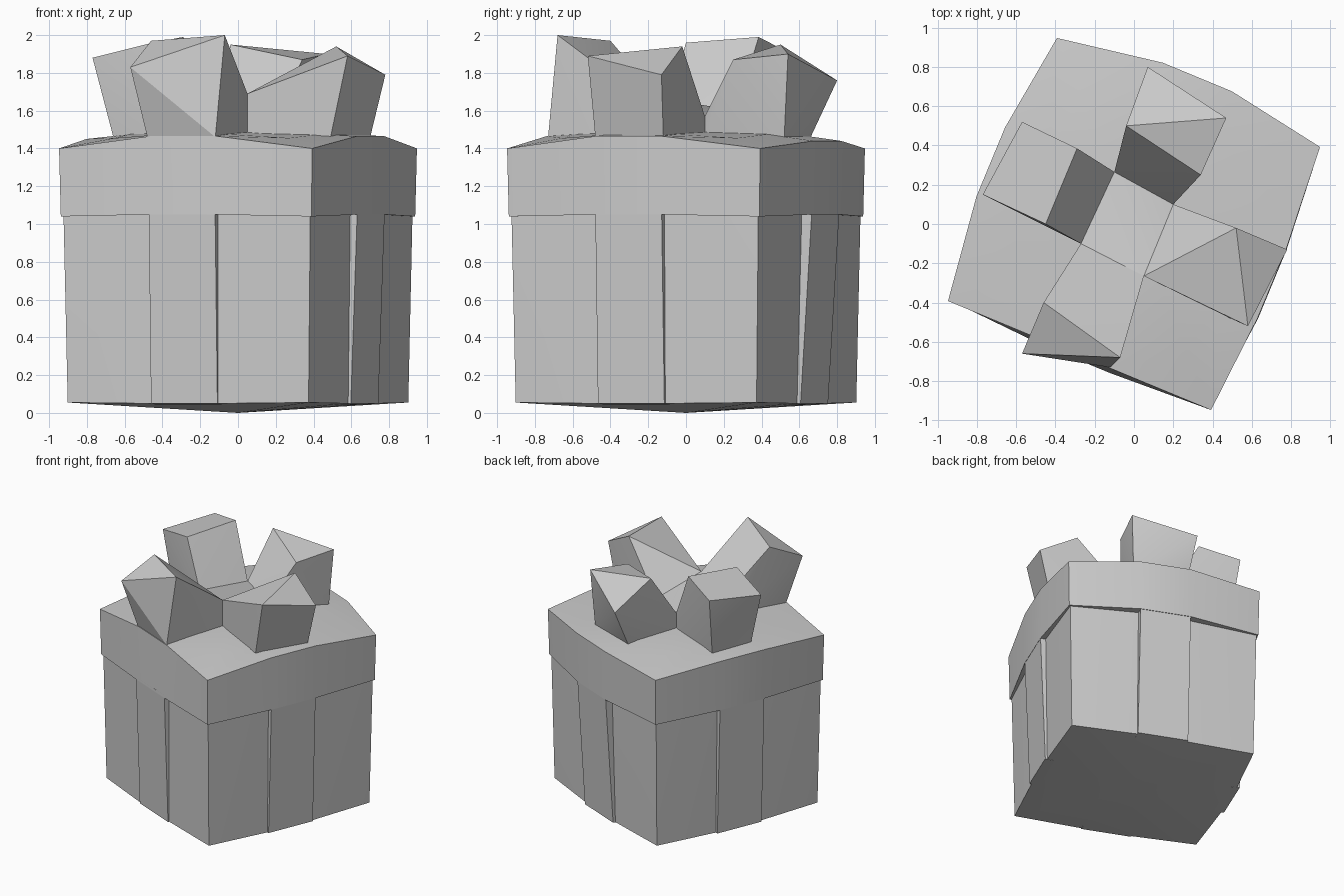
import bpy, bmesh, math
from mathutils import Matrix, Vector

if "Cube" in bpy.data.objects:
    bpy.data.objects.remove(bpy.data.objects["Cube"])

TURN = Matrix.Rotation(math.radians(-22.5), 4, 'Z')
grey = bpy.data.materials.new("paper_grey")
grey.diffuse_color = (0.6, 0.6, 0.6, 1)
grey.use_nodes = True
grey.node_tree.nodes["Principled BSDF"].inputs["Base Color"].default_value = grey.diffuse_color
RW = 0.19                                    # half width of the ribbon
OFF = -0.012                                 # sideways offset of the ribbon


def side_turn(i):
    return TURN @ Matrix.Rotation(i * math.pi / 2, 4, 'Z')


def finish(bm, name):
    bmesh.ops.recalc_face_normals(bm, faces=bm.faces)
    me = bpy.data.meshes.new(name)
    bm.to_mesh(me)
    bm.free()
    ob = bpy.data.objects.new(name, me)
    bpy.context.collection.objects.link(ob)
    me.materials.append(grey)
    bpy.context.view_layer.objects.active = ob
    ob.select_set(True)
    bpy.ops.object.shade_smooth_by_angle(angle=math.radians(25))
    ob.select_set(False)
    return ob


def ring(bm, half, bulges, z_corner, z_ribbon):
    """Square ring with a bulged ribbon zone in the middle of each side."""
    out = []
    for i, (b, z) in enumerate(zip(bulges, z_ribbon)):   # front, right, back, left
        for x, y, h in ((-half, -half, z_corner), (OFF - RW, -half - b, z),
                        (OFF + RW, -half - b, z)):
            out.append(bm.verts.new(side_turn(i) @ Vector((x, y, h))))
    return out


def shell(name, rings, z_low, z_high):
    """Stack rings, closed by shallow domes above and below."""
    bm = bmesh.new()
    rs = [ring(bm, *r) for r in rings]
    n = len(rs[0])
    for a, b in zip(rs, rs[1:]):
        for i in range(n):
            j = (i + 1) % n
            bm.faces.new((a[i], a[j], b[j], b[i]))
    for r, z in ((rs[0], z_low), (rs[-1], z_high)):
        c = bm.verts.new((0, 0, z))
        for i in range(n):
            bm.faces.new((r[i], r[(i + 1) % n], c))
    return finish(bm, name)


# box body reaching up inside the overhanging lid
shell("box_body", [(0.69, (0.015, 0.025, 0.03, 0.03), 0.055, (0.05,) * 4),
                   (0.707, (0.0, 0.02, 0.04, 0.03), 1.05, (1.05,) * 4),
                   (0.707, (0.0, 0.02, 0.04, 0.03), 1.37, (1.38,) * 4)], 0.0, 1.40)
shell("lid", [(0.718, (0.03, 0.05, 0.09, 0.06), 1.04, (1.05,) * 4),
              (0.725, (0.0, 0.04, 0.09, 0.07), 1.40, (1.465, 1.465, 1.44, 1.45)),
              (0.5, (0.05,) * 4, 1.455, (1.475,) * 4)], 1.06, 1.50)

# ribbon bands running down each side, flush with the lid
for i, (name, low, high) in enumerate((("front", 0.715, 0.747), ("right", 0.73, 0.767),
                                       ("back", 0.74, 0.805), ("left", 0.74, 0.777))):
    bm = bmesh.new()
    pts = [(OFF + x, -y, z) for x in (-RW, RW)
           for y, z in ((0.66, 0.045), (low, 0.05), (high, 1.07), (0.66, 1.07))]
    v = [bm.verts.new(side_turn(i) @ Vector(p)) for p in pts]
    bm.faces.new(v[:4])
    bm.faces.new(v[4:])
    for k in range(3):
        m = k + 1
        bm.faces.new((v[k], v[m], v[m + 4], v[k + 4]))
    finish(bm, name + "_ribbon")

# bow: faceted loops rising outwards from a shared sunken hub
hub = [(0.05, -0.265, 1.69), (0.2, 0.1, 1.57), (-0.1, 0.265, 1.6), (-0.27, -0.1, 1.62)]
loops = {
    "front_bow_loop": (3, 0, [(-0.07, -0.68, 2.0), (-0.46, -0.4, 1.97), (-0.57, -0.66, 1.83),
                              (-0.48, -0.58, 1.46), (-0.12, -0.73, 1.46)]),
    "right_bow_loop": (0, 1, [(0.52, -0.02, 1.94), (0.58, -0.52, 1.89), (0.78, -0.13, 1.79),
                              (0.49, -0.48, 1.46), (0.7, -0.12, 1.46)]),
    "back_bow_loop": (1, 2, [(-0.04, 0.5, 1.95), (0.34, 0.25, 1.87), (0.07, 0.8, 1.76),
                             (0.47, 0.54, 1.9), (0.05, 0.66, 1.46), (0.44, 0.52, 1.46)]),
    "left_bow_loop": (2, 3, [(-0.29, 0.385, 1.99), (-0.45, 0.0, 1.96), (-0.57, 0.52, 1.92),
                             (-0.77, 0.15, 1.88), (-0.66, 0.12, 1.46), (-0.54, 0.44, 1.46)]),
}


def drop(p):
    return (p[0], p[1], 1.46)


def hull(name, pts):
    bm = bmesh.new()
    for p in pts:
        bm.verts.new(p)
    res = bmesh.ops.convex_hull(bm, input=bm.verts)
    inner = [g for g in res["geom_interior"] if isinstance(g, bmesh.types.BMVert)]
    bmesh.ops.delete(bm, geom=inner, context='VERTS')
    finish(bm, name)


for name, (a, b, pts) in loops.items():
    hull(name, pts + [hub[a], hub[b], drop(hub[a]), drop(hub[b])])
hull("bow_knot", hub + [drop(p) for p in hub])
